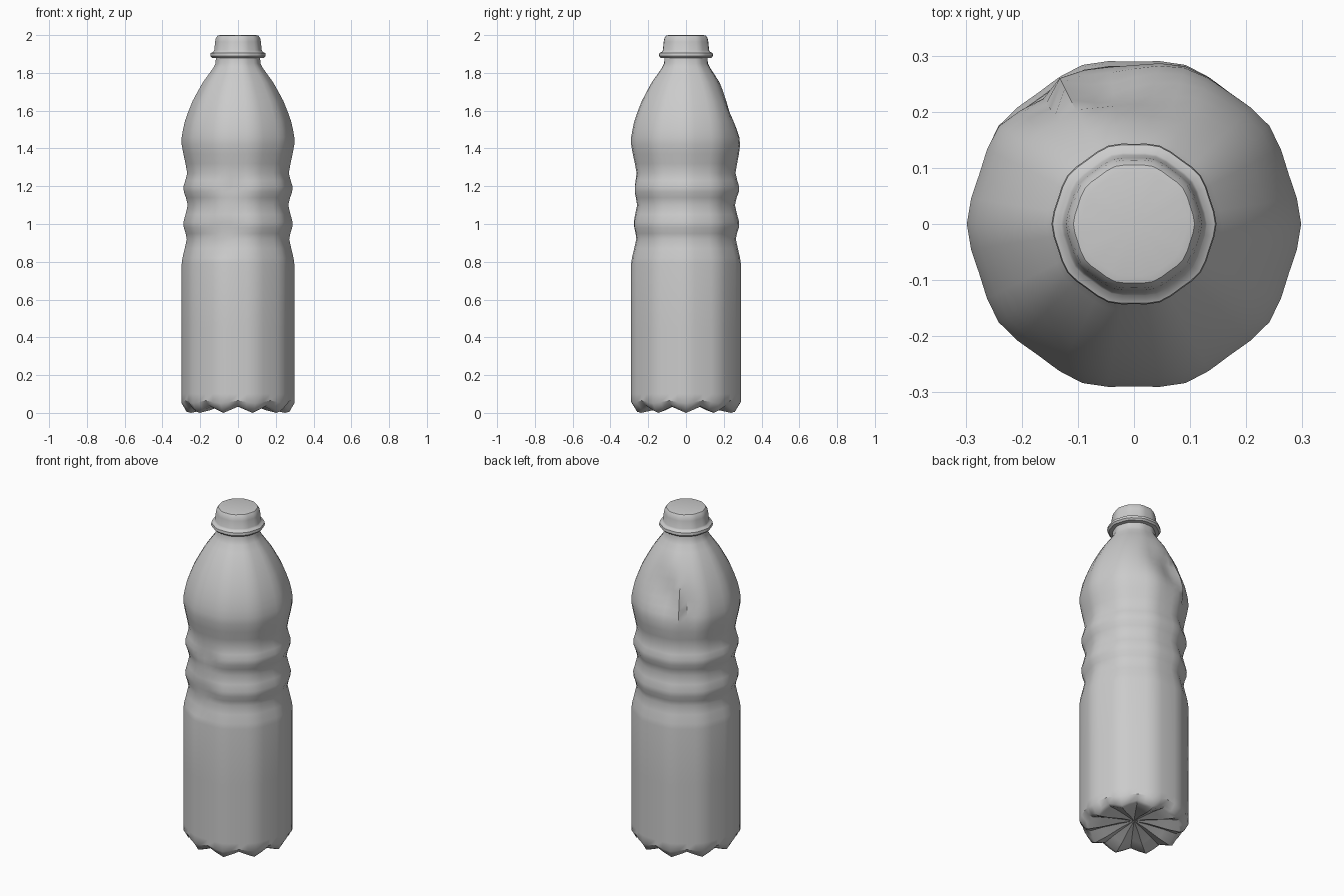
import bpy, bmesh, math

if "Cube" in bpy.data.objects:
    bpy.data.objects.remove(bpy.data.objects["Cube"])

N = 40       # points per ring
SIDES = 10   # soft facets around the bottle


def corner(t):
    """1 on a facet corner, 0 half way between corners (linear)."""
    f = (t * SIDES / (2 * math.pi)) % 1.0
    return abs(2 * f - 1)


def bump(t, z, angle, zc, wa, wz):
    d = (math.degrees(t) - angle + 180) % 360 - 180
    return math.exp(-(d / wa) ** 2 - ((z - zc) / wz) ** 2)


# angle, height, angular width, vertical width, depth
DENTS = [(104, 1.56, 17, 0.12, 0.045), (76, 1.62, 13, 0.13, 0.025),
         (128, 1.50, 9, 0.10, 0.025), (116, 1.53, 6, 0.10, -0.025),
         (262, 1.19, 20, 0.045, 0.022), (255, 0.99, 22, 0.05, 0.02),
         (250, 0.87, 14, 0.04, 0.014)]


def lathe(name, profile, dents=(), close_start=None, close_end=None):
    """Spin (radius, z on corner, z between corners) rings into a surface."""
    bm = bmesh.new()
    rings = []
    for r, zc, zm in profile:
        ring = []
        for i in range(N):
            t = 2 * math.pi * i / N
            c = corner(t)
            z = zm + (zc - zm) * c
            rad = r * (0.972 + 0.028 * c)
            rad -= sum(d * bump(t, z, a, h, wa, wz) for a, h, wa, wz, d in dents)
            ring.append(bm.verts.new((rad * math.cos(t), rad * math.sin(t), z)))
        rings.append(ring)
    for a, b in zip(rings, rings[1:]):
        for i in range(N):
            j = (i + 1) % N
            bm.faces.new((a[i], a[j], b[j], b[i]))
    for ring, z in ((rings[0], close_start), (rings[-1], close_end)):
        if z is not None:
            tip = bm.verts.new((0, 0, z))
            for i in range(N):
                bm.faces.new((ring[i], ring[(i + 1) % N], tip))
    bmesh.ops.recalc_face_normals(bm, faces=bm.faces)
    mesh = bpy.data.meshes.new(name)
    bm.to_mesh(mesh)
    bm.free()
    ob = bpy.data.objects.new(name, mesh)
    bpy.context.collection.objects.link(ob)
    bpy.context.view_layer.objects.active = ob
    ob.select_set(True)
    bpy.ops.object.shade_smooth_by_angle(angle=math.radians(40))
    ob.select_set(False)
    return ob


# Bottle: scalloped foot, straight label zone, ribbed waist, domed shoulder
foot = [(0.08, 0.045, 0.055), (0.18, 0.015, 0.045), (0.25, 0.0, 0.033),
        (0.272, 0.006, 0.04), (0.298, 0.05, 0.065)]
wall = [(0.298, 0.10), (0.298, 0.45), (0.298, 0.79), (0.294, 0.82),
        (0.282, 0.87), (0.271, 0.92), (0.277, 0.95), (0.287, 0.98),
        (0.289, 1.01), (0.278, 1.05), (0.266, 1.10), (0.276, 1.14),
        (0.287, 1.17), (0.288, 1.20), (0.279, 1.23), (0.269, 1.27),
        (0.278, 1.32), (0.289, 1.37), (0.298, 1.42), (0.298, 1.46),
        (0.291, 1.50), (0.281, 1.545), (0.263, 1.595), (0.241, 1.65),
        (0.214, 1.70), (0.186, 1.75), (0.157, 1.79), (0.132, 1.825),
        (0.119, 1.85), (0.117, 1.88)]
lathe("bottle_body", foot + [(r, z, z) for r, z in wall], DENTS, close_start=0.06)

# Screw cap with its sealing collar
cap = [(0.117, 1.878), (0.138, 1.88), (0.147, 1.89), (0.145, 1.905),
       (0.130, 1.912), (0.126, 1.92), (0.121, 1.965), (0.117, 1.985),
       (0.108, 1.997), (0.095, 2.0)]
lathe("cap", [(r, z, z) for r, z in cap], close_end=2.0)
